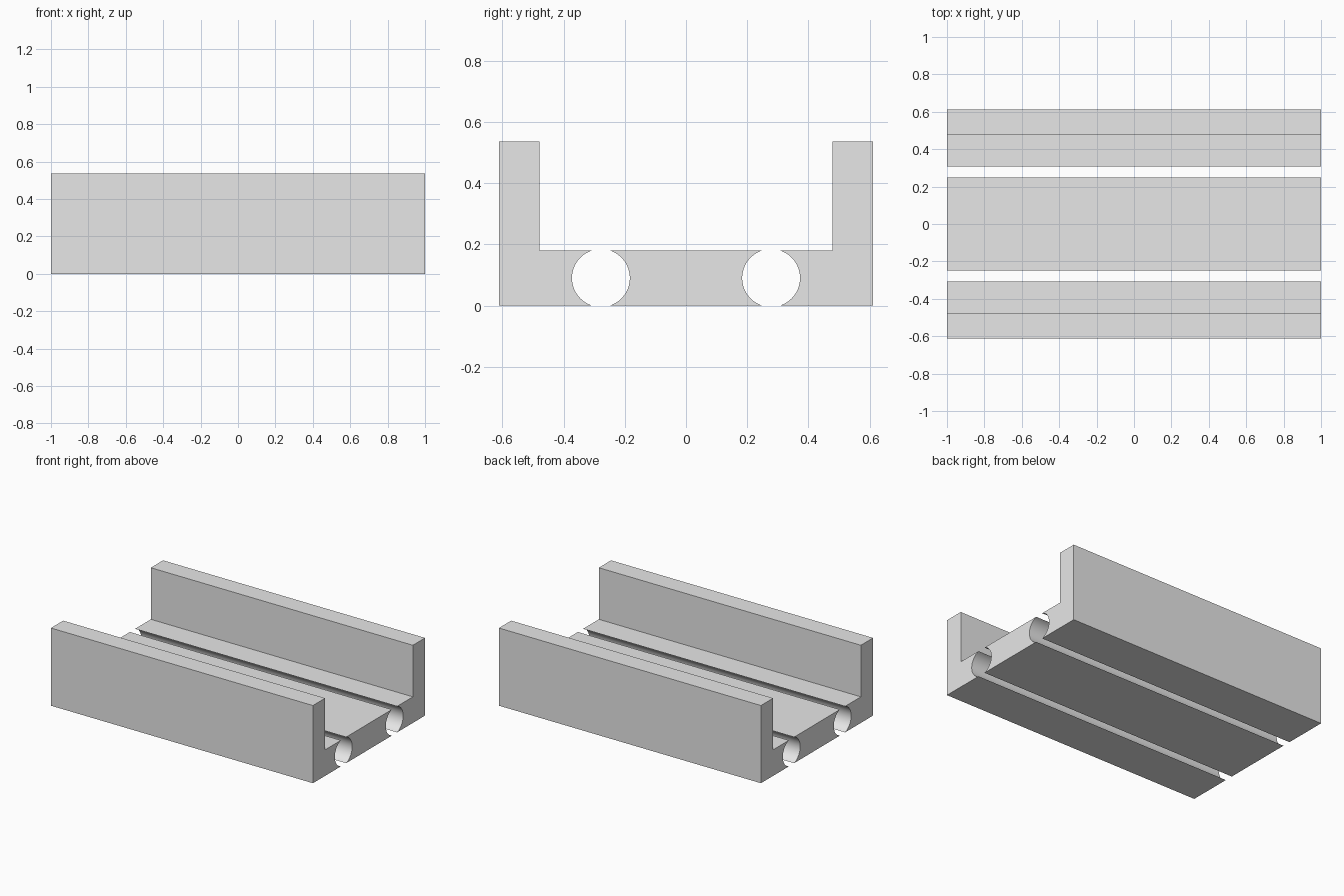
import bpy, bmesh, math

if "Cube" in bpy.data.objects:
    bpy.data.objects.remove(bpy.data.objects["Cube"])

HALF_LEN, HALF_WIDTH = 1.0, 0.611
WALL_Y, WALL_TOP, FLOOR_TOP = 0.478, 0.536, 0.18
BORE_Y, BORE_Z, BORE_R = 0.278, 0.09, 0.0945

grey = bpy.data.materials.new("light_grey")
grey.diffuse_color = (0.8, 0.8, 0.8, 1)
grey.use_nodes = True
grey.node_tree.nodes["Principled BSDF"].inputs["Base Color"].default_value = grey.diffuse_color


def bore_arc(side, n=32):
    """Arc of the bore wall from bottom slot lip to top slot lip; side +1 bulges to +y."""
    a = math.asin(BORE_Z / BORE_R)
    return [(BORE_Y + side * BORE_R * math.cos(t), BORE_Z + BORE_R * math.sin(t))
            for t in (-a + 2 * a * i / n for i in range(n + 1))]


def extrude(name, profile):
    """Extrude a (y, z) profile along the full length in x."""
    bm = bmesh.new()
    face = bm.faces.new([bm.verts.new((-HALF_LEN, y, z)) for y, z in profile])
    ext = bmesh.ops.extrude_face_region(bm, geom=[face], use_keep_orig=True)
    moved = [g for g in ext["geom"] if isinstance(g, bmesh.types.BMVert)]
    bmesh.ops.translate(bm, verts=moved, vec=(2 * HALF_LEN, 0, 0))
    bmesh.ops.recalc_face_normals(bm, faces=bm.faces)
    mesh = bpy.data.meshes.new(name)
    bm.to_mesh(mesh)
    bm.free()
    mesh.materials.append(grey)
    obj = bpy.data.objects.new(name, mesh)
    bpy.context.collection.objects.link(obj)
    bpy.ops.object.select_all(action='DESELECT')
    obj.select_set(True)
    bpy.context.view_layer.objects.active = obj
    bpy.ops.object.shade_smooth_by_angle(angle=math.radians(30))


# L-shaped side rails with the outer half of each bore
rail = bore_arc(1) + [(WALL_Y, FLOOR_TOP), (WALL_Y, WALL_TOP),
                      (HALF_WIDTH, WALL_TOP), (HALF_WIDTH, 0)]
extrude("back_rail", rail)
extrude("front_rail", [(-y, z) for y, z in rail])

# Centre floor slab with the inner half of both bores
inner = bore_arc(-1)
extrude("centre_slab", inner + [(-y, z) for y, z in reversed(inner)])
